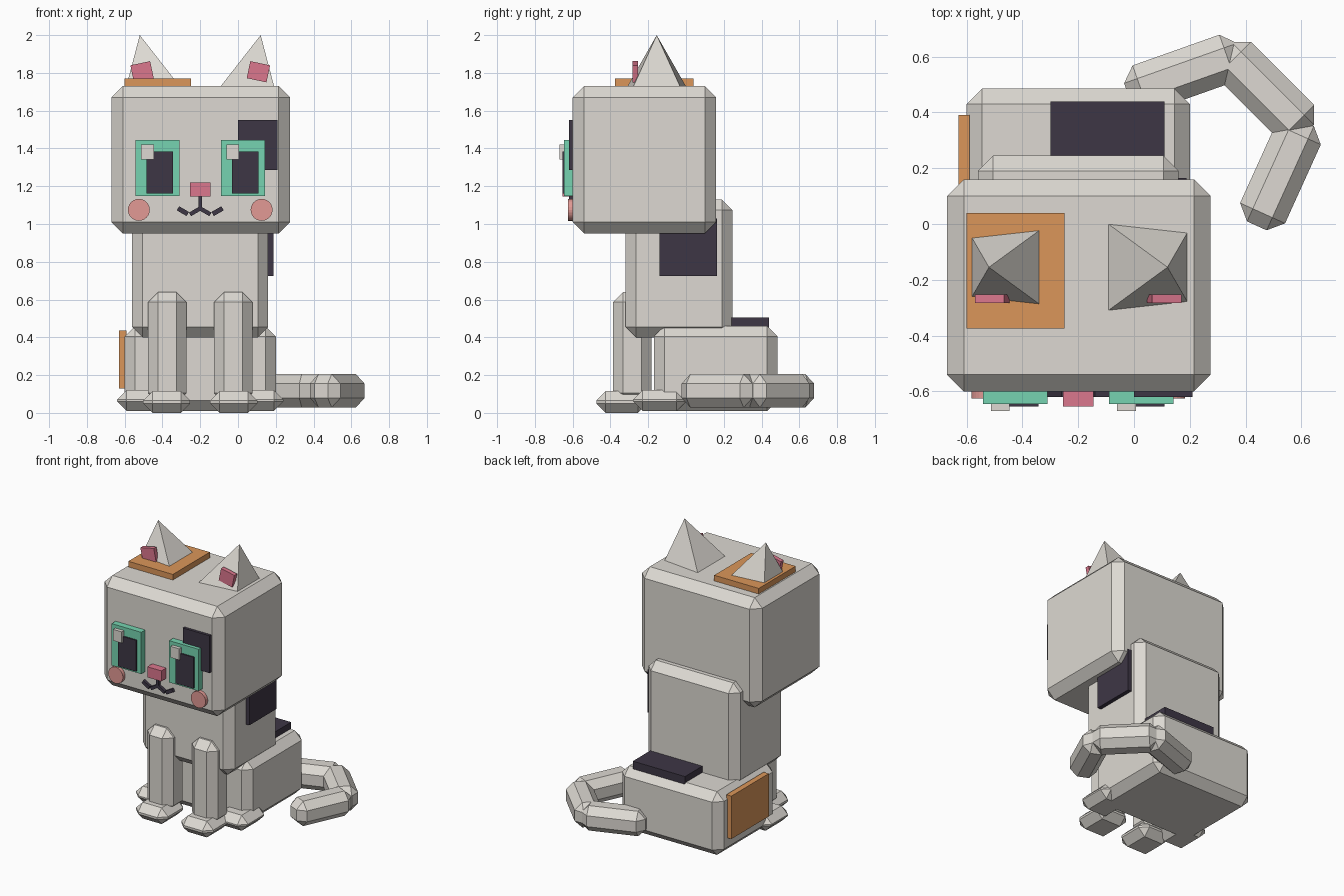
import bpy, bmesh, math
from mathutils import Matrix, Vector

if "Cube" in bpy.data.objects:
    bpy.data.objects.remove(bpy.data.objects["Cube"], do_unlink=True)

MID = -0.2  # the cat's own symmetry plane; the tail sits off to its left


def material(name, r, g, b):
    linear = [(c / 255) ** 2.2 for c in (r, g, b)] + [1]
    m = bpy.data.materials.new(name)
    m.use_nodes = True
    m.diffuse_color = linear
    m.node_tree.nodes["Principled BSDF"].inputs["Base Color"].default_value = linear
    return m


CREAM = material("cream fur", 220, 216, 209)
ORANGE = material("orange patch", 218, 149, 90)
DARK = material("dark plum", 64, 57, 71)
TEAL = material("teal iris", 117, 211, 175)
PINK = material("pink", 218, 118, 140)
BLUSH = material("blush", 225, 152, 147)


def finish(name, bm, mat):
    bmesh.ops.recalc_face_normals(bm, faces=bm.faces)
    mesh = bpy.data.meshes.new(name)
    bm.to_mesh(mesh)
    bm.free()
    mesh.materials.append(mat)
    ob = bpy.data.objects.new(name, mesh)
    bpy.context.collection.objects.link(ob)
    return ob


def block(name, mat, center, size, bevel=0, turn=0, axis='Z'):
    """Box with optional chamfered edges, turned about one axis."""
    bm = bmesh.new()
    bmesh.ops.create_cube(bm, size=1)
    bmesh.ops.scale(bm, vec=size, verts=bm.verts)
    if bevel:
        bmesh.ops.bevel(bm, geom=bm.edges[:], offset=bevel, segments=1,
                        affect='EDGES', clamp_overlap=True)
    place = Matrix.Translation(center) @ Matrix.Rotation(math.radians(turn), 4, axis)
    bm.transform(place)
    return finish(name, bm, mat)


def span(name, mat, x, y, z, bevel=0):
    """Box given by its limits on each axis."""
    lims = (x, y, z)
    return block(name, mat, [(a + b) / 2 for a, b in lims],
                 [b - a for a, b in lims], bevel)


# Head, torso and seated hindquarters
span("head", CREAM, (-0.67, 0.275), (-0.60, 0.16), (0.95, 1.73), 0.06)
span("torso", CREAM, (-0.56, 0.16), (-0.32, 0.245), (0.40, 1.13), 0.055)
span("hindquarters", CREAM, (-0.60, 0.20), (-0.17, 0.485), (0.01, 0.46), 0.055)

# Coat patches
span("crown_patch", ORANGE, (-0.60, -0.25), (-0.375, 0.04), (1.70, 1.77))
span("thigh_patch", ORANGE, (-0.63, -0.59), (-0.03, 0.39), (0.13, 0.435))
span("shoulder_patch", DARK, (0.14, 0.188), (-0.14, 0.165), (0.725, 1.03))
span("rump_patch", DARK, (-0.30, 0.11), (0.15, 0.44), (0.44, 0.505))
span("eye_patch", DARK, (0.0, 0.21), (-0.62, -0.58), (1.285, 1.55))

for side, s in (("left", 1), ("right", -1)):
    # Legs and paws
    block(side + "_front_leg", CREAM, (MID + s * 0.175, -0.285, 0.345),
          (0.205, 0.205, 0.59), 0.054)
    block(side + "_front_paw", CREAM, (MID + s * 0.178, -0.34, 0.058),
          (0.25, 0.27, 0.115), 0.05)
    block(side + "_hind_paw", CREAM, (MID + s * 0.32, -0.14, 0.065),
          (0.24, 0.28, 0.11), 0.05)

    # Ear: four-sided pyramid leaning outwards
    bm = bmesh.new()
    tip = bm.verts.new((MID + s * 0.32, -0.155, 2.0))
    base = [bm.verts.new((MID + s * dx, -0.155 + dy, 1.725))
            for dx, dy in ((0.105, -0.157), (0.392, -0.125),
                           (0.392, 0.125), (0.105, 0.157))]
    bm.faces.new(base)
    for i in range(4):
        bm.faces.new((base[i], base[(i + 1) % 4], tip))
    finish(side + "_ear", bm, CREAM)
    block(side + "_inner_ear", PINK, (MID + s * 0.308, -0.268, 1.806),
          (0.107, 0.03, 0.092), turn=s * 12, axis='Y')

    # Eye: iris, pupil and a glint on the same side of both eyes
    cx = MID + s * 0.226
    block(side + "_iris", TEAL, (cx, -0.61, 1.297), (0.232, 0.07, 0.297))
    block(side + "_pupil", DARK, (cx + 0.012, -0.63, 1.272), (0.142, 0.05, 0.222))
    block(side + "_glint", CREAM, (cx - 0.053, -0.645, 1.382), (0.067, 0.05, 0.08))

    # Cheek
    bm = bmesh.new()
    bmesh.ops.create_cone(bm, cap_ends=True, segments=24, radius1=0.058,
                          radius2=0.058, depth=0.045)
    bm.transform(Matrix.Translation((MID + s * 0.325, -0.603, 1.075))
                 @ Matrix.Rotation(math.pi / 2, 4, 'X'))
    finish(side + "_cheek", bm, BLUSH)

    # Mouth curl
    block(side + "_mouth_inner", DARK, (MID + s * 0.028, -0.605, 1.066),
          (0.06, 0.03, 0.022), turn=s * 30, axis='Y')
    block(side + "_mouth_outer", DARK, (MID + s * 0.092, -0.605, 1.068),
          (0.06, 0.03, 0.025), turn=s * -30, axis='Y')

# Nose and mouth line
block("nose", PINK, (MID, -0.62, 1.182), (0.11, 0.07, 0.075))
block("mouth_line", DARK, (MID, -0.605, 1.108), (0.02, 0.03, 0.075))

# Tail: three chamfered segments curling round to the front
for name, x, y, length, turn in (("tail_base", 0.18, 0.54, 0.43, 19.5),
                                 ("tail_middle", 0.47, 0.477, 0.42, -45),
                                 ("tail_tip", 0.525, 0.18, 0.41, 65.6)):
    block(name, CREAM, (x, y, 0.117), (length, 0.177, 0.177), 0.05, turn)
